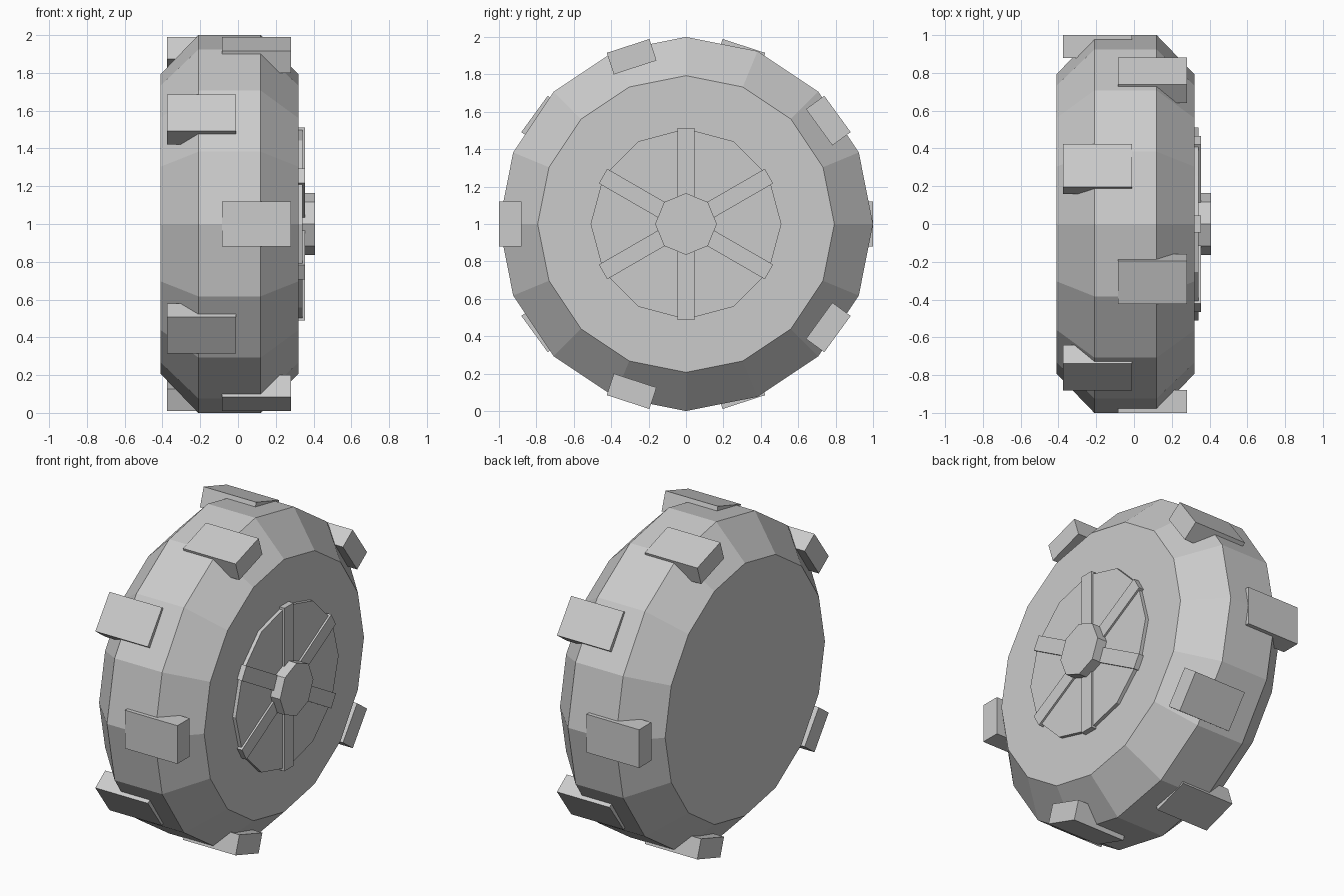
import bpy
import bmesh
from math import radians
from mathutils import Matrix, Vector

cube = bpy.data.objects.get("Cube")
if cube:
    bpy.data.objects.remove(cube, do_unlink=True)

grey = bpy.data.materials.new("light_grey")
grey.use_nodes = True
COLOUR = (0.6, 0.6, 0.6, 1)
grey.diffuse_color = COLOUR
grey.node_tree.nodes["Principled BSDF"].inputs["Base Color"].default_value = COLOUR

AXLE = Vector((0, 0, 1))


def finish(name, bm):
    """Turn a bmesh centred on the axle into a flat-shaded object."""
    bmesh.ops.recalc_face_normals(bm, faces=bm.faces)
    mesh = bpy.data.meshes.new(name)
    bm.to_mesh(mesh)
    bm.free()
    mesh.materials.append(grey)
    obj = bpy.data.objects.new(name, mesh)
    obj.location = AXLE
    bpy.context.collection.objects.link(obj)
    return obj


def lathe(name, profile, sides):
    """Capped solid of revolution around x from (x, radius) pairs."""
    bm = bmesh.new()
    rings = []
    for x, r in profile:
        rings.append([bm.verts.new(Matrix.Rotation(radians(360 * i / sides), 3, 'X') @ Vector((x, r, 0)))
                      for i in range(sides)])
    for a, b in zip(rings, rings[1:]):
        for i in range(sides):
            j = (i + 1) % sides
            bm.faces.new((a[i], a[j], b[j], b[i]))
    bm.faces.new(rings[0])
    bm.faces.new(rings[-1])
    return finish(name, bm)


def radial_box(name, x0, x1, r0, r1, width, angle):
    """Box reaching outwards from the axle at an angle measured from +y."""
    bm = bmesh.new()
    place = (Matrix.Rotation(radians(angle), 4, 'X')
             @ Matrix.Translation(((x0 + x1) / 2, (r0 + r1) / 2, 0))
             @ Matrix.Diagonal((x1 - x0, r1 - r0, width, 1)))
    bmesh.ops.create_cube(bm, size=1, matrix=place)
    return finish(name, bm)


# Tyre body with bevelled shoulders
lathe("tyre", [(-0.41, 0.793), (-0.21, 1.0), (0.12, 1.0), (0.32, 0.793)], 16)

# Wheel disc and hub cap on the outer side
lathe("wheel_disc", [(0.315, 0.51), (0.342, 0.51)], 12)
lathe("hub_cap", [(0.315, 0.165), (0.408, 0.165)], 8)

# Six spokes
for k in range(6):
    radial_box(f"spoke_{k + 1}", 0.318, 0.354, 0.1, 0.512, 0.09, 30 + 60 * k)

# Two staggered rows of tread blocks
for k in range(5):
    radial_box(f"inner_tread_{k + 1}", -0.375, -0.01, 0.88, 1.001, 0.24, 72 * k)
    radial_box(f"outer_tread_{k + 1}", -0.085, 0.28, 0.88, 1.001, 0.24, 36 + 72 * k)
